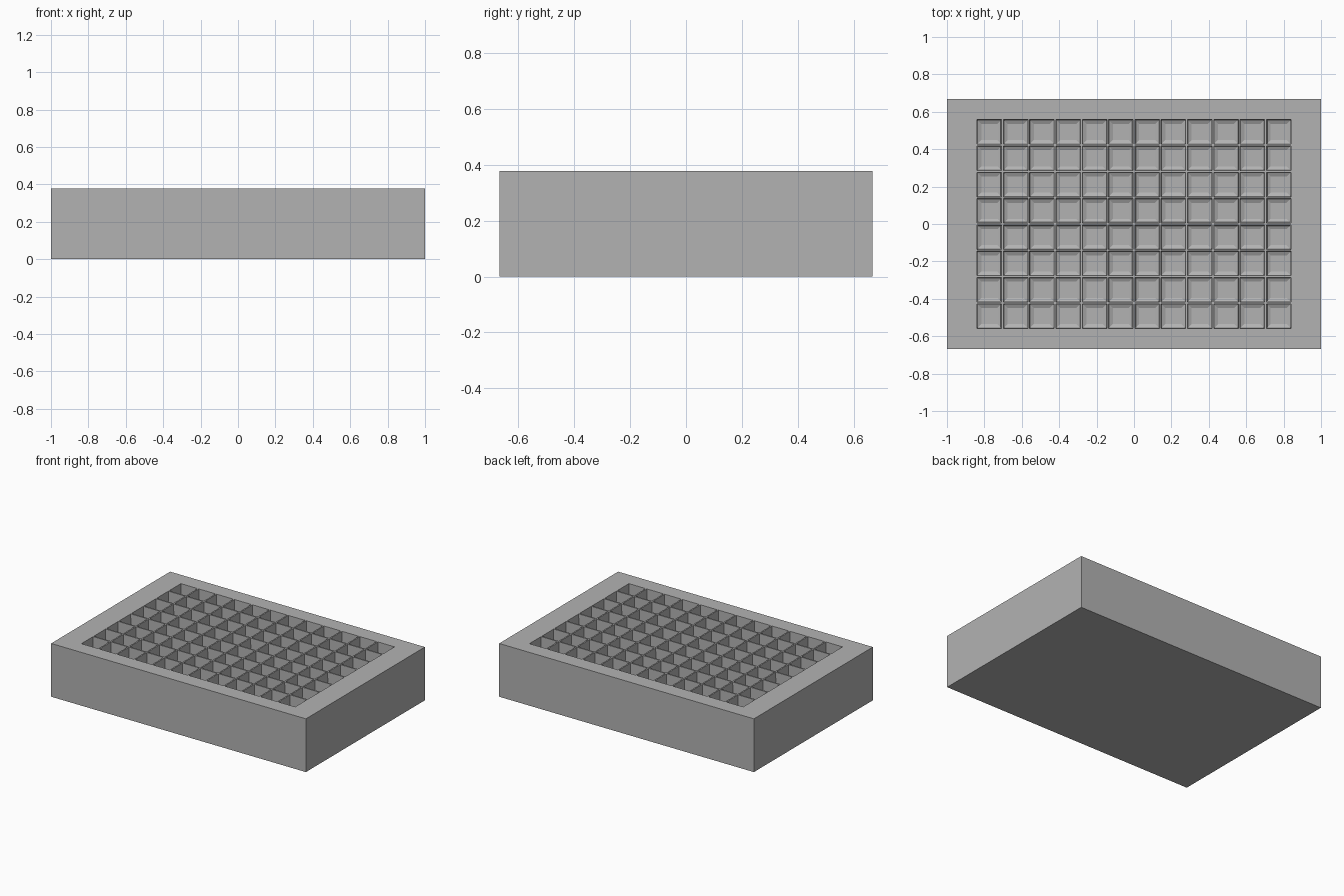
import bpy
import bmesh

cube = bpy.data.objects.get("Cube")
if cube:
    bpy.data.objects.remove(cube, do_unlink=True)

# Overall block and well dimensions
HALF_X, HALF_Y, HEIGHT = 1.0, 0.667, 0.378
COLUMNS, ROWS = 12, 8
PITCH, WELL = 0.1406, 0.131
# Each ring down a well: inward inset, drop
RINGS = [(0.005, 0.31), (0.0175, 0.008)]

grey = bpy.data.materials.new("light grey plastic")
grey.use_nodes = True
grey.diffuse_color = (0.45, 0.45, 0.45, 1)
grey.node_tree.nodes["Principled BSDF"].inputs["Base Color"].default_value = grey.diffuse_color


def grid_lines(count, half):
    """Outer borders plus both edges of every well along one axis."""
    lines = [-half]
    for i in range(count):
        centre = (i - (count - 1) / 2) * PITCH
        lines += [centre - WELL / 2, centre + WELL / 2]
    return lines + [half]


bm = bmesh.new()
xs, ys = grid_lines(COLUMNS, HALF_X), grid_lines(ROWS, HALF_Y)

# Top deck as a grid, where odd cells are the well mouths
grid = [[bm.verts.new((x, y, HEIGHT)) for y in ys] for x in xs]
wells = []
for i in range(len(xs) - 1):
    for j in range(len(ys) - 1):
        face = bm.faces.new((grid[i][j], grid[i + 1][j],
                             grid[i + 1][j + 1], grid[i][j + 1]))
        if i % 2 and j % 2:
            wells.append(face)

# Outer walls and closed base
rim = [e for e in bm.edges if e.is_boundary]
new = bmesh.ops.extrude_edge_only(bm, edges=rim)["geom"]
for v in new:
    if isinstance(v, bmesh.types.BMVert):
        v.co.z = 0
base_edges = [e for e in new if isinstance(e, bmesh.types.BMEdge) and e.is_boundary]
bmesh.ops.contextual_create(bm, geom=base_edges)

# Sink the wells: steep walls, then a shallow dished floor
bm.normal_update()
for inset, drop in RINGS:
    bmesh.ops.inset_individual(bm, faces=wells, thickness=inset, use_even_offset=True)
    bmesh.ops.translate(bm, verts=list({v for f in wells for v in f.verts}),
                        vec=(0, 0, -drop))

# Merge the flat strips of the deck and walls, leaving clean outer faces
bmesh.ops.recalc_face_normals(bm, faces=bm.faces)
bmesh.ops.dissolve_limit(bm, angle_limit=0.01, verts=bm.verts, edges=bm.edges)

mesh = bpy.data.meshes.new("well_plate")
bm.to_mesh(mesh)
bm.free()
mesh.materials.append(grey)
plate = bpy.data.objects.new("well_plate", mesh)
bpy.context.collection.objects.link(plate)
